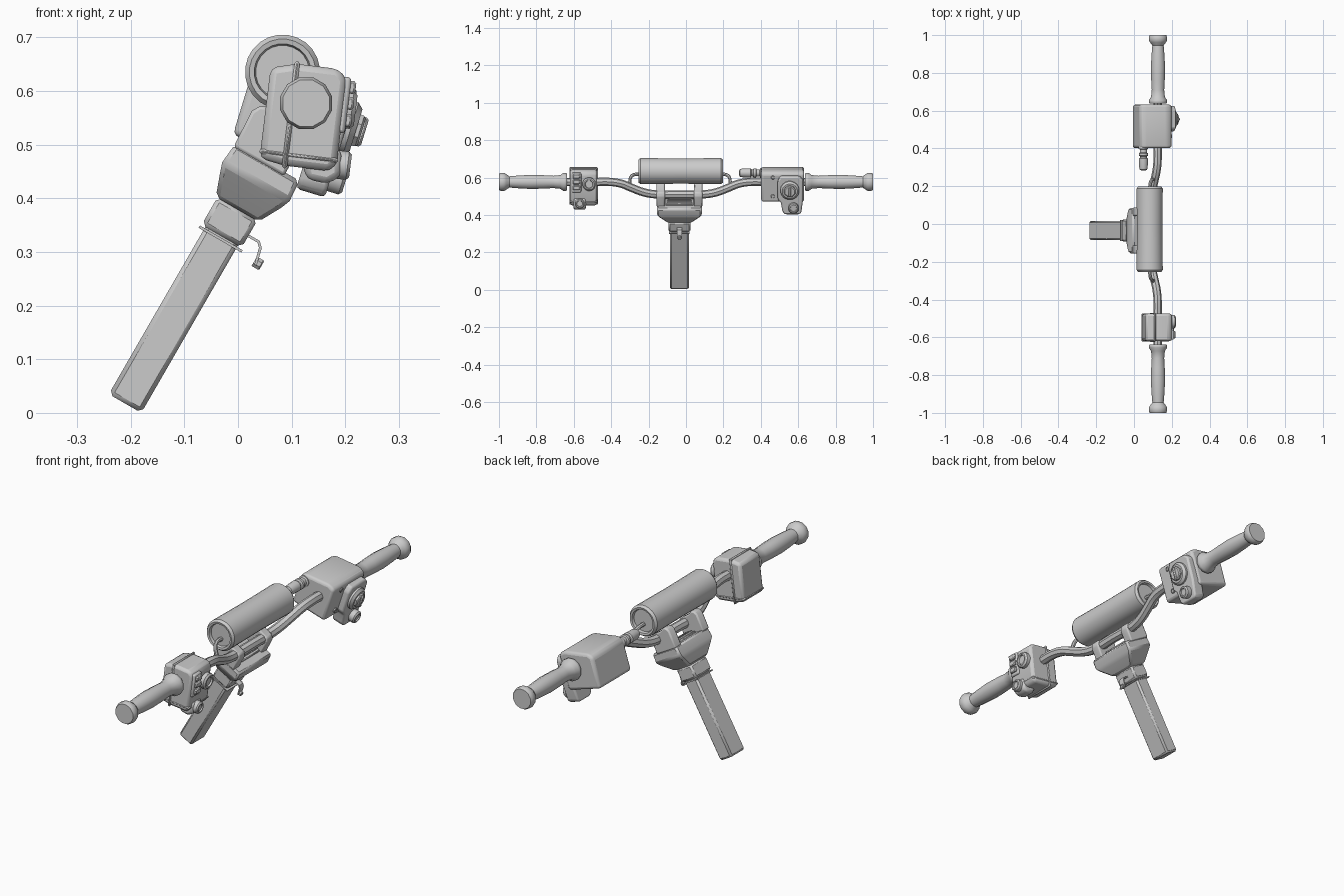
import bpy, bmesh, math
from mathutils import Matrix, Vector

if "Cube" in bpy.data.objects:
    bpy.data.objects.remove(bpy.data.objects["Cube"])

def frame(loc, deg):
    return Matrix.Translation(loc) @ Matrix.Rotation(math.radians(deg), 4, 'Y')

WORLD = Matrix.Identity(4)
STEM = frame((-0.2105, -0.035, 0.0175), 30)     # local z runs up the stem
LEFT = frame((0.125, 0, 0.575), 7)              # left switch box, local x = forward
RIGHT = frame((0.125, 0, 0.575), 17)            # right switch box

def finish(name, bm, M, bevel=0, seg=1, angle=35):
    bmesh.ops.recalc_face_normals(bm, faces=bm.faces)
    me = bpy.data.meshes.new(name)
    bm.to_mesh(me)
    bm.free()
    ob = bpy.data.objects.new(name, me)
    bpy.context.collection.objects.link(ob)
    ob.matrix_world = M
    if bevel:
        m = ob.modifiers.new("bevel", 'BEVEL')
        m.width, m.segments, m.limit_method = bevel, seg, 'ANGLE'
    smooth(ob, angle)
    return ob

def smooth(ob, angle=35):
    bpy.ops.object.select_all(action='DESELECT')
    ob.select_set(True)
    bpy.context.view_layer.objects.active = ob
    bpy.ops.object.shade_smooth_by_angle(angle=math.radians(angle))

def loft(name, rings, M=WORLD, bevel=0, seg=1):
    """Skin a list of closed rings of 3D points and cap both ends."""
    bm = bmesh.new()
    vs = [[bm.verts.new(p) for p in r] for r in rings]
    n = len(rings[0])
    for a, b in zip(vs, vs[1:]):
        for i in range(n):
            bm.faces.new((a[i], a[(i + 1) % n], b[(i + 1) % n], b[i]))
    bm.faces.new(vs[0])
    bm.faces.new(vs[-1])
    return finish(name, bm, M, bevel, seg)

def prism(name, pts, d0, d1, M=WORLD, axis='Y', bevel=0, seg=1):
    put = (lambda p, d: (p[0], d, p[1])) if axis == 'Y' else (lambda p, d: (d, p[0], p[1]))
    return loft(name, [[put(p, d) for p in pts] for d in (d0, d1)], M, bevel, seg)

def rect(x0, x1, y0, y1, z):
    return [(x0, y0, z), (x1, y0, z), (x1, y1, z), (x0, y1, z)]

def box(name, x, y, z, M=WORLD, bevel=0, seg=1):
    return loft(name, [rect(*x, *y, z[0]), rect(*x, *y, z[1])], M, bevel, seg)

def lathe(name, prof, c, M=WORLD, axis='Y', n=16):
    """prof: (distance along axis, radius); c: centre in the other two axes."""
    rings = []
    for d, r in prof:
        ring = []
        for i in range(n):
            a = 2 * math.pi * (i + 0.5) / n
            p, q = c[0] + r * math.cos(a), c[1] + r * math.sin(a)
            ring.append((p, d, q) if axis == 'Y' else (d, p, q))
        rings.append(ring)
    return loft(name, rings, M)

def tube(name, pts, r, res=4):
    cu = bpy.data.curves.new(name, 'CURVE')
    cu.dimensions, cu.bevel_depth, cu.bevel_resolution = '3D', r, 2
    cu.resolution_u, cu.use_fill_caps = res, True
    sp = cu.splines.new('BEZIER')
    sp.bezier_points.add(len(pts) - 1)
    for b, p in zip(sp.bezier_points, pts):
        b.co = p
        b.handle_left_type = b.handle_right_type = 'AUTO'
    ob = bpy.data.objects.new(name, cu)
    bpy.context.collection.objects.link(ob)
    bpy.ops.object.select_all(action='DESELECT')
    ob.select_set(True)
    bpy.context.view_layer.objects.active = ob
    bpy.ops.object.convert(target='MESH')
    smooth(bpy.context.object, 40)

def button(name, y, z, r, x0, x1, M, n=16):
    """Raised round button with a rim and a dished centre."""
    e = r * 0.2
    lathe(name, [(x0, r), (x1 - e, r), (x1, r - e), (x1, r * 0.62), (x1 - e, r * 0.55)],
          (y, z), M, 'X', n)

# Stem post, collar and flared clamp head
box("stem_post", (-0.035, 0.035), (-0.05, 0.05), (0, 0.38), STEM, 0.008)
box("collar_plate", (-0.045, 0.047), (-0.055, 0.055), (0.352, 0.357), STEM)
box("stem_collar", (-0.043, 0.043), (-0.058, 0.058), (0.36, 0.42), STEM, 0.008)
loft("clamp_head", [rect(-0.046, 0.046, -0.065, 0.065, 0.418),
                    rect(-0.062, 0.07, -0.105, 0.105, 0.462),
                    rect(-0.068, 0.077, -0.12, 0.12, 0.48),
                    rect(-0.064, 0.074, -0.12, 0.12, 0.522)], STEM, 0.008)
box("head_slot_frame", (-0.03, 0.035), (-0.075, 0.075), (0.515, 0.53), STEM, 0.004)
for i, x in enumerate((-0.015, 0.002, 0.019)):
    box(f"head_slot_rib_{i}", (x - 0.004, x + 0.004), (-0.065, 0.065), (0.525, 0.537), STEM)
for s in (-1, 1):
    prism(f"bar_clamp_{s}", [(-0.064, 0.515), (-0.068, 0.59), (-0.06, 0.606), (-0.045, 0.612),
                             (-0.025, 0.603), (0.03, 0.598), (0.042, 0.58), (0.045, 0.515)],
          s * 0.1 - 0.022, s * 0.1 + 0.022, STEM, 'Y', 0.006, 2)

# Small folded clip and bolt on the front of the collar
prism("front_clip", [(0.04, 0.388), (0.066, 0.388), (0.076, 0.378), (0.084, 0.345),
                     (0.079, 0.345), (0.071, 0.376), (0.064, 0.383), (0.04, 0.383)],
      -0.014, 0.014, STEM)
button("clip_bolt", 0, 0.35, 0.011, 0.076, 0.092, STEM, 8)

# Handlebar: straight ends, dropped middle
half = [(0.088, 0.0, 0.51), (0.088, 0.13, 0.511), (0.094, 0.19, 0.521), (0.108, 0.26, 0.547),
        (0.119, 0.31, 0.567), (0.125, 0.37, 0.577), (0.125, 0.45, 0.577), (0.125, 0.67, 0.577)]
bar = [(x, -y - 0.035 if y < 0.6 else -y, z) for x, y, z in reversed(half[1:])]
bar += [(x, y - 0.03 if y < 0.6 else y, z) for x, y, z in half]
tube("handlebar", bar, 0.022)

# Grips with flared flanges
grip = [(0.637, 0.03), (0.637, 0.046), (0.643, 0.05), (0.655, 0.05), (0.672, 0.038), (0.71, 0.034),
        (0.76, 0.037), (0.83, 0.039), (0.90, 0.035), (0.945, 0.031), (0.962, 0.044),
        (0.972, 0.05), (0.99, 0.05), (1.0, 0.045)]
for s in (-1, 1):
    lathe(f"grip_{s}", [(s * d, r) for d, r in grip], (0.127, 0.577), n=12)

# Rolled pouch over the bar, with recessed end discs and wire loops
end = [(0.212, 0.02), (0.212, 0.05), (0.224, 0.053), (0.226, 0.062), (0.215, 0.07)]
roll = [(-0.028 - d, r) for d, r in end] + [(-0.028, 0.068)]
roll += [(-0.028 + d, r) for d, r in reversed(end)]
lathe("roll_pouch", roll, (0.083, 0.635), n=24)
for s in (-1, 1):
    y = lambda d: -0.032 + s * d
    tube(f"pouch_loop_{s}", [(0.084, y(0.20), 0.617), (0.086, y(0.245), 0.616),
                             (0.093, y(0.263), 0.603), (0.108, y(0.268), 0.552)], 0.009)

# Left switch box: two shells with seam rib and bottom lip
shell = [(-0.072, 0.06), (-0.025, 0.073), (0.054, 0.073), (0.072, 0.056), (0.072, -0.1),
         (0.062, -0.118), (-0.025, -0.118), (-0.072, -0.11)]
prism("left_box", shell, -0.62, -0.475, LEFT, 'Y', 0.014, 2)
box("left_box_seam", (-0.029, -0.019), (-0.624, -0.471), (-0.123, 0.078), LEFT, 0.004)
box("left_box_lip", (-0.074, 0.074), (-0.622, -0.473), (-0.102, -0.092), LEFT, 0.004)
box("left_switch_panel", (0.06, 0.08), (-0.612, -0.56), (-0.045, 0.06), LEFT, 0.006, 2)
for i, z in enumerate((-0.02, 0.012, 0.042)):
    box(f"left_rocker_{i}", (0.075, 0.09), (-0.605, -0.567), (z - 0.012, z + 0.012), LEFT, 0.004)
button("left_round_button", -0.518, 0.0, 0.036, 0.06, 0.095, LEFT)
prism("left_lower_housing", [(0.0, -0.09), (0.078, -0.075), (0.082, -0.125), (0.06, -0.142),
                             (0.02, -0.138)], -0.602, -0.535, LEFT, 'Y', 0.012, 2)
button("left_lower_button", -0.568, -0.104, 0.027, 0.07, 0.098, LEFT)

# Right switch box: deep rounded body and hanging front plate
body = [(-0.112, -0.095), (-0.112, 0.042), (-0.092, 0.06), (0.03, 0.078), (0.06, 0.066),
        (0.056, -0.095)]
prism("right_box", body, 0.402, 0.632, RIGHT, 'Y', 0.018, 3)
plate = [(0.49, 0.03), (0.505, 0.055), (0.605, 0.055), (0.626, 0.035), (0.626, -0.07),
         (0.617, -0.145), (0.605, -0.155), (0.53, -0.155), (0.515, -0.14), (0.508, -0.09),
         (0.49, -0.07)]
prism("right_plate", plate, 0.03, 0.086, RIGHT, 'X', 0.014, 2)
button("right_dial", 0.555, -0.018, 0.051, 0.08, 0.105, RIGHT, 20)
lathe("right_dial_knob", [(0.09, 0.034), (0.112, 0.032), (0.116, 0.027)], (0.555, -0.018),
      RIGHT, 'X', 8)
box("right_dial_bar", (0.1, 0.122), (0.548, 0.562), (-0.046, 0.01), RIGHT, 0.004)
button("right_lower_button", 0.575, -0.115, 0.028, 0.08, 0.114, RIGHT)
for i, z in enumerate((0.045, -0.06)):
    button(f"right_screw_{i}", 0.464, z, 0.011, 0.05, 0.064, RIGHT, 8)

# Ribbed cable boot on the inner side of the right box
boot = [(0.42, 0.026), (0.398, 0.026), (0.394, 0.019), (0.378, 0.019), (0.374, 0.025), (0.362, 0.025),
        (0.358, 0.018), (0.35, 0.018), (0.346, 0.025), (0.3, 0.023), (0.288, 0.02), (0.284, 0.012)]
lathe("cable_boot", boot, (0.05, 0.625), n=14)
